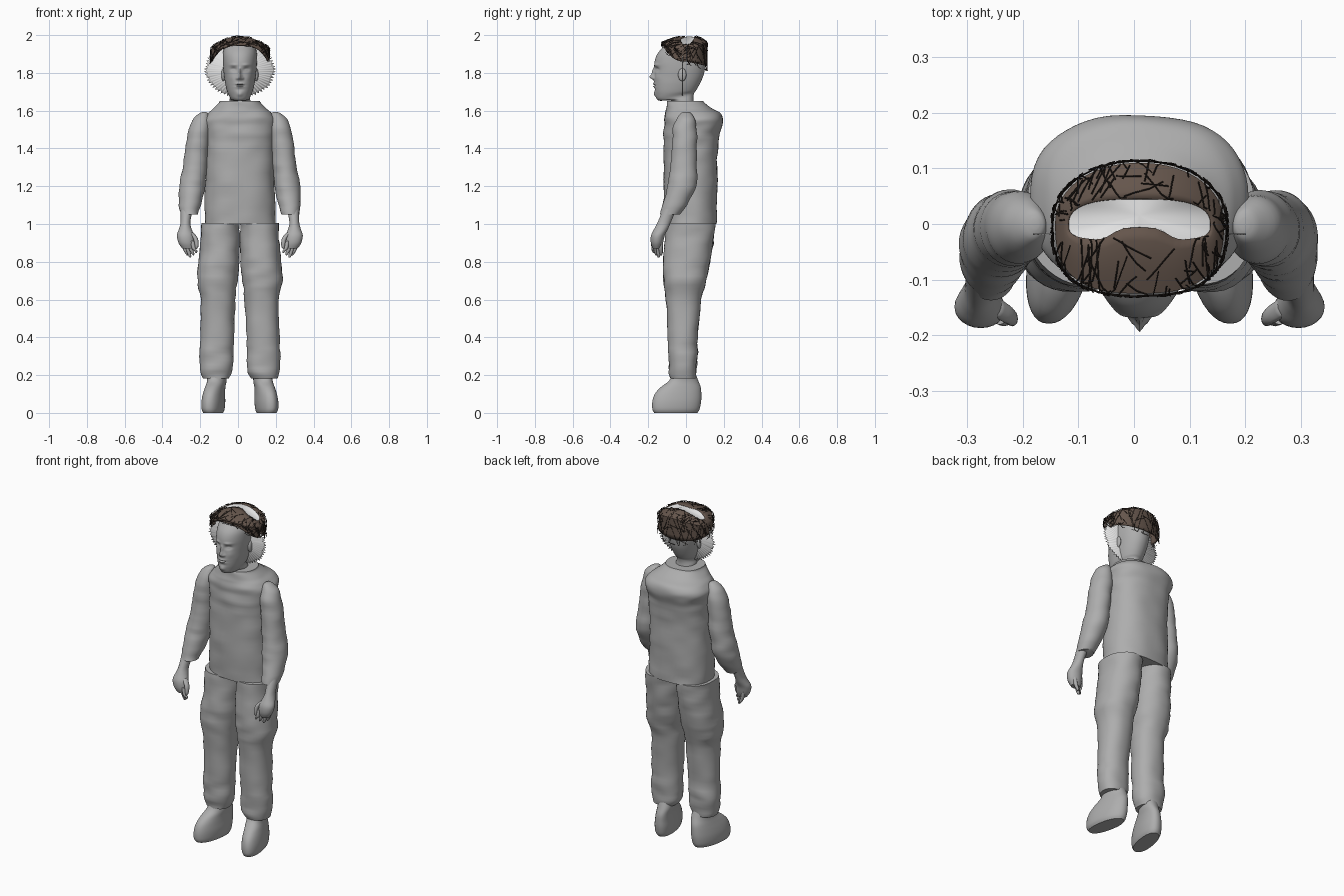
import bpy, bmesh, random
from math import sin, cos, pi, radians, exp
from mathutils import Vector, noise

random.seed(4)
CX = 0.01  # figure's middle line

if "Cube" in bpy.data.objects:
    bpy.data.objects.remove(bpy.data.objects["Cube"], do_unlink=True)


def material(name, rgb):
    m = bpy.data.materials.new(name)
    m.use_nodes = True
    m.diffuse_color = (*rgb, 1)
    bsdf = m.node_tree.nodes["Principled BSDF"]
    bsdf.inputs["Base Color"].default_value = (*rgb, 1)
    bsdf.inputs["Roughness"].default_value = 0.8
    return m


GREY = material("plain grey", (0.42, 0.42, 0.42))
PALE = material("pale grey", (0.82, 0.82, 0.82))
BROWN = material("hair brown", (0.13, 0.092, 0.072))
DARK = material("dark brown", (0.022, 0.016, 0.013))


def finish(bm, name, mat, angle=50):
    bmesh.ops.recalc_face_normals(bm, faces=bm.faces)
    me = bpy.data.meshes.new(name)
    bm.to_mesh(me)
    bm.free()
    me.shade_smooth()
    me.set_sharp_from_angle(angle=radians(angle))
    me.materials.append(mat)
    ob = bpy.data.objects.new(name, me)
    ob.location.x = CX
    bpy.context.collection.objects.link(ob)
    return ob


def power(v, p):
    return abs(v) ** (2 / p) * (1 if v >= 0 else -1)


def smooth_rows(rows, steps):
    # Catmull-Rom interpolation between rows of numbers
    rows = [Vector(r) for r in rows]
    out = []
    for i in range(len(rows) - 1):
        a, b, c, d = (rows[max(i - 1, 0)], rows[i], rows[i + 1],
                      rows[min(i + 2, len(rows) - 1)])
        for k in range(steps):
            t = k / steps
            out.append(b + (c - a) * (t / 2) + (2 * a - 5 * b + 4 * c - d) * (t * t / 2)
                       + (3 * b - a - 3 * c + d) * (t ** 3 / 2))
    return out + [rows[-1]]


def loft(name, rows, n=40, steps=4, p=2.0, side=1, shear=0, wrinkle=0, warp=None):
    # rows: x, z, half width, front y, back y, tilt
    bm = bmesh.new()
    rings = []
    for x, z, rx, y0, y1, tilt in smooth_rows([(*r, 0)[:6] for r in rows], steps):
        ring = []
        for i in range(n):
            a = 2 * pi * i / n
            u, v = power(cos(a), p), power(sin(a), p)
            y = (y0 + y1) / 2 + v * (y1 - y0) / 2
            co = Vector((side * (x + u * rx + shear * y), y, z + tilt * v))
            if wrinkle:
                w = noise.noise(Vector((co.x * 9, co.y * 9, co.z * 22)))
                co += Vector((cos(a) * side, sin(a), 0)) * w * wrinkle
            if warp:
                warp(co)
            ring.append(bm.verts.new(co))
        rings.append(ring)
    for lo, hi in zip(rings, rings[1:]):
        for i in range(n):
            j = (i + 1) % n
            bm.faces.new((lo[i], lo[j], hi[j], hi[i]))
    bm.faces.new(rings[0])
    bm.faces.new(rings[-1])
    return finish(bm, name, GREY)


def ball(name, centre, size):
    bm = bmesh.new()
    bmesh.ops.create_uvsphere(bm, u_segments=20, v_segments=12, radius=1)
    for v in bm.verts:
        v.co = Vector(centre) + Vector(v.co[i] * size[i] for i in range(3))
    return finish(bm, name, GREY)


# Shirt body
loft("shirt", [(0, 1.0, .188, -.11, .16), (0, 1.2, .183, -.118, .165),
               (0, 1.4, .18, -.118, .17), (0, 1.5, .187, -.118, .186),
               (0, 1.55, .194, -.115, .197), (0, 1.585, .172, -.11, .182),
               (0, 1.61, .14, -.105, .14), (0, 1.64, .113, -.1, .1),
               (0, 1.652, .108, -.096, .09)], n=56, steps=6, p=2.4, wrinkle=.007)

# Limbs, built once for each side
for side, label in ((-1, "right"), (1, "left")):
    loft(label + "_trouser_leg",
         [(.127, .182, .07, -.08, .05), (.126, .22, .084, -.09, .056),
          (.125, .3, .09, -.092, .062), (.122, .4, .088, -.096, .062),
          (.115, .6, .092, -.106, .08), (.119, .7, .107, -.12, .108),
          (.111, .8, .108, -.12, .127), (.104, .92, .104, -.112, .146),
          (.103, 1.005, .103, -.11, .152)], p=2.2, side=side, wrinkle=.008)
    loft(label + "_shoe",
         [(.132, 0, .048, -.168, .06), (.133, .02, .056, -.178, .072),
          (.132, .06, .058, -.178, .08), (.13, .1, .054, -.165, .081),
          (.126, .135, .05, -.135, .078), (.12, .17, .049, -.09, .065),
          (.122, .21, .05, -.07, .05)], side=side, shear=-.17, p=2.2)
    loft(label + "_sleeve",
         [(.267, 1.05, .046, -.138, -.035), (.265, 1.1, .057, -.124, .006),
          (.253, 1.18, .068, -.104, .045), (.246, 1.24, .067, -.092, .056),
          (.236, 1.32, .063, -.08, .06), (.225, 1.42, .061, -.073, .058),
          (.214, 1.5, .056, -.07, .057), (.205, 1.555, .046, -.05, .045),
          (.192, 1.585, .025, -.03, .028), (.188, 1.593, .008, -.01, .01)],
         side=side, wrinkle=.006)
    # Wrist and palm in one piece
    loft(label + "_hand",
         [(.275, .87, .03, -.175, -.135), (.283, .9, .042, -.186, -.122),
          (.288, .94, .045, -.185, -.112), (.289, .975, .033, -.168, -.095),
          (.288, 1.01, .026, -.15, -.08), (.282, 1.08, .032, -.12, -.05)],
         side=side, n=24)
    # Fingers and thumb
    for i in range(4):
        x, y, tip = .3 - .016 * i, -.132 - .013 * i, .822 + .012 * abs(i - 1)
        loft(f"{label}_finger_{i + 1}",
             [(x - .022, tip, .003, y - .004, y + .004),
              (x - .018, tip + .012, .0085, y - .009, y + .009),
              (x - .008, .87, .0105, y - .013, y + .009),
              (x, .91, .011, y - .01, y + .01)], side=side, n=12)
    loft(label + "_thumb",
         [(.232, .868, .004, -.178, -.168), (.229, .885, .01, -.184, -.16),
          (.236, .925, .013, -.18, -.148), (.262, .955, .015, -.165, -.13)],
         side=side, n=12)
    ball(label + "_ear", (side * .087, -.02, 1.79), (.011, .022, .034))

# Face features: x, z, width, height, forward push
FEATURES = [(0, 1.778, .011, .013, .024), (0, 1.805, .008, .022, .014),
            (.014, 1.771, .007, .007, .009), (.034, 1.818, .015, .010, -.013),
            (.034, 1.816, .009, .005, .007), (.034, 1.842, .020, .007, .006),
            (.045, 1.775, .018, .018, .004), (0, 1.742, .020, .004, .007),
            (0, 1.735, .024, .002, -.006), (0, 1.728, .017, .004, .007),
            (0, 1.712, .022, .006, -.004), (0, 1.687, .016, .012, .008)]


def face(co):
    if co.y > -.08:
        return
    push = 0
    for x, z, w, h, amount in FEATURES:
        push += amount * exp(-((abs(co.x) - x) / w) ** 2 - ((co.z - z) / h) ** 2)
    co.y -= push * min(1, (-.08 - co.y) / .03)


# Neck and head in one piece
loft("head", [(0, 1.58, .065, -.075, .06), (0, 1.65, .056, -.075, .04),
              (0, 1.672, .054, -.145, .042, .018), (0, 1.7, .067, -.163, .055, .01),
              (0, 1.74, .077, -.169, .072), (0, 1.78, .083, -.167, .09),
              (0, 1.82, .088, -.166, .1), (0, 1.86, .09, -.166, .104),
              (0, 1.9, .09, -.152, .102), (0, 1.935, .082, -.122, .09),
              (0, 1.96, .062, -.09, .062), (0, 1.972, .02, -.04, .02)],
     n=120, steps=9, p=2.1, warp=face)


# Hair band: u runs from the lower rim (0) to the crown opening (1)
def opening(a):
    c, s = cos(a), sin(a)
    x = .128 * power(c, 3)
    y = .045 * power(s, 2.4)
    if s < 0:
        y = .03 * power(s, 4) + .024 * exp(-(x / .055) ** 4) * -s
    return Vector((x, y, 1.995 - .045 * (x / .128) ** 2))


def hair_point(a, u):
    c, s = cos(a), sin(a)
    p = 2.7 if s < 0 else 2.1
    outer = Vector((.152 * power(c, p), (.125 if s < 0 else .11) * power(s, p), 0))
    low = 1.945 - .085 * abs(outer.x / .152) ** 3 if s < 0 else 1.86 - .022 * s
    shoulder = 1.962 - .035 * c * c
    if u <= .5:
        outer.z = low + (shoulder - low) * u * 2
        return outer
    k = u * 2 - 1
    inner = opening(a)
    pt = outer.lerp(inner, k)
    pt.z = shoulder + (inner.z - shoulder) * sin(k * pi / 2)
    return pt


bm = bmesh.new()
N, R = 60, 10
grid = [[bm.verts.new(hair_point(2 * pi * i / N, j / R)) for j in range(R + 1)]
        for i in range(N)]
for i in range(N):
    for j in range(R):
        k = (i + 1) % N
        bm.faces.new((grid[i][j], grid[k][j], grid[k][j + 1], grid[i][j + 1]))
hair = finish(bm, "hair_band", BROWN, 35)
hair.modifiers.new("thickness", "SOLIDIFY").thickness = .006

# Pale crown inside the band
bm = bmesh.new()
rim = [bm.verts.new(opening(2 * pi * i / N) - Vector((0, 0, .004))) for i in range(N)]
middle = bm.verts.new((0, .015, 1.992))
for i in range(N):
    bm.faces.new((rim[i], rim[(i + 1) % N], middle))
finish(bm, "crown", PALE)

# Loose strands crossing the band
curve = bpy.data.curves.new("hair_strands", "CURVE")
curve.dimensions = "3D"
curve.bevel_depth = .0013
curve.bevel_resolution = 0
curve.materials.append(DARK)
for _ in range(230):
    a, u = random.uniform(0, 2 * pi), random.uniform(-.08, .8)
    da, du = random.uniform(-.35, .35), random.uniform(-.6, .6)
    line = curve.splines.new("POLY")
    line.points.add(4)
    for k, point in enumerate(line.points):
        t = k / 4
        co = hair_point(a + da * t, min(1, max(-.12, u + du * t)))
        lift = 1.025 + .03 * t * t
        point.co = (co.x * lift, co.y * lift, min(co.z + .002, 1.997), 1)
strands = bpy.data.objects.new("hair_strands", curve)
strands.location.x = CX
bpy.context.collection.objects.link(strands)

# Thin ragged fringe standing behind the face
bm = bmesh.new()
T = 120
edge = []
for i in range(T):
    a = 2 * pi * i / T
    r = random.uniform(.98, 1.03) if i % 2 else random.uniform(.88, .95)
    edge.append(bm.verts.new((.187 * r * cos(a), -.02, 1.813 + .145 * r * sin(a))))
hub = bm.verts.new((0, -.02, 1.813))
for i in range(T):
    bm.faces.new((edge[i], edge[(i + 1) % T], hub))
fringe = finish(bm, "ragged_fringe", PALE)
fringe.modifiers.new("thickness", "SOLIDIFY").thickness = .003
